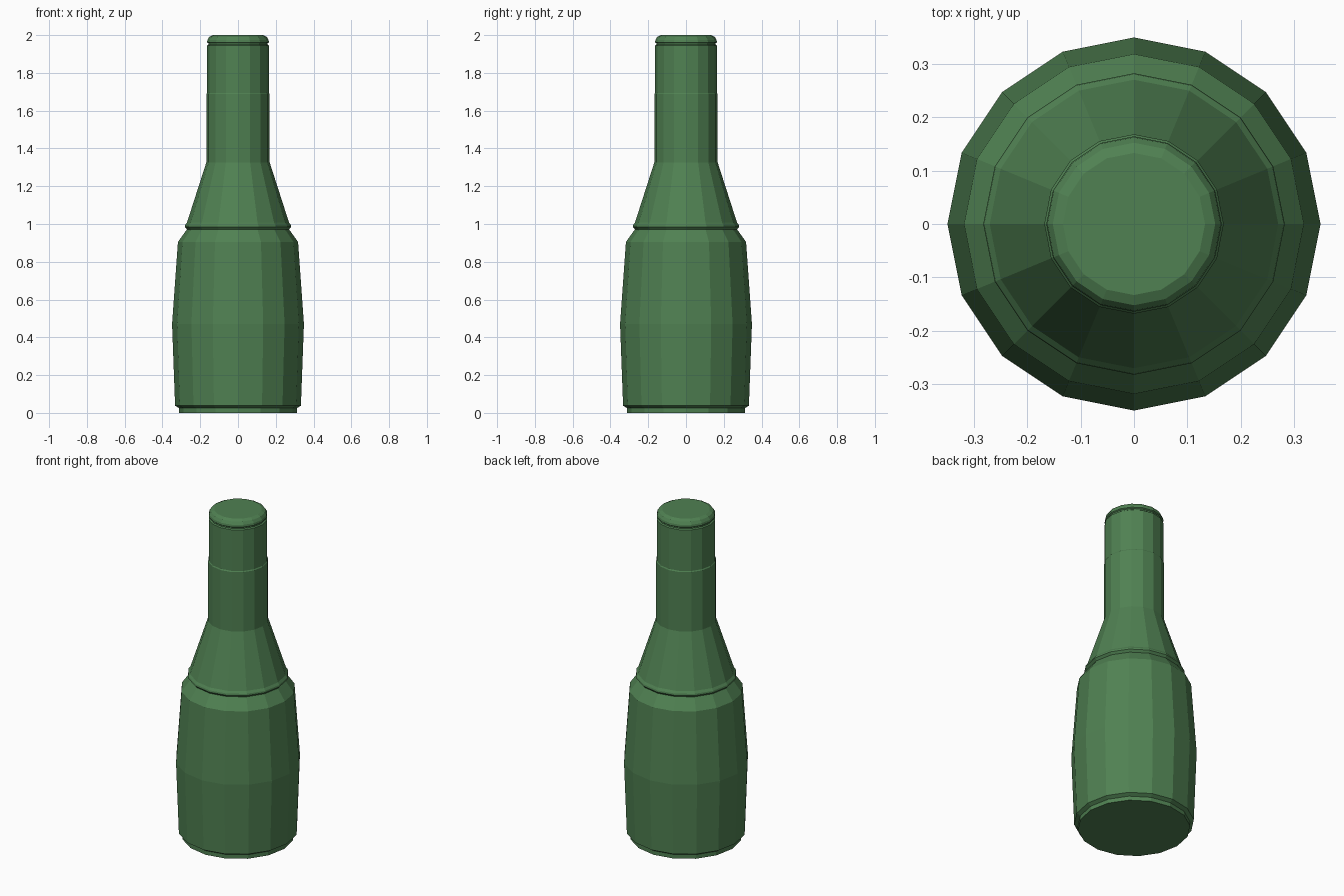
import bpy, bmesh
from math import cos, sin, tau

if "Cube" in bpy.data.objects:
    bpy.data.objects.remove(bpy.data.objects["Cube"])

SIDES = 16
glass = bpy.data.materials.new("green_glass")
glass.diffuse_color = (0.08, 0.22, 0.085, 1)
glass.use_nodes = True
glass.node_tree.nodes["Principled BSDF"].inputs["Base Color"].default_value = glass.diffuse_color


def lathe(name, profile):
    """Revolve (radius, height) pairs into a flat-faced solid with capped ends."""
    bm = bmesh.new()
    rings = [[bm.verts.new((r * cos(tau * i / SIDES), r * sin(tau * i / SIDES), z))
              for i in range(SIDES)] for r, z in profile]
    for low, high in zip(rings, rings[1:]):
        for i in range(SIDES):
            j = (i + 1) % SIDES
            bm.faces.new((low[i], low[j], high[j], high[i]))
    bm.faces.new(rings[0][::-1])
    bm.faces.new(rings[-1])
    mesh = bpy.data.meshes.new(name)
    bm.to_mesh(mesh)
    bm.free()
    mesh.materials.append(glass)
    obj = bpy.data.objects.new(name, mesh)
    bpy.context.collection.objects.link(obj)
    return obj


lathe("bottle", [
    # stepped foot
    (0.312, 0), (0.312, 0.025), (0.333, 0.038),
    # bulging body and shoulder
    (0.349, 0.47), (0.318, 0.905), (0.27, 0.972),
    # raised shoulder ring and taper
    (0.282, 0.985), (0.28, 0.995), (0.27, 1.008), (0.168, 1.325),
    # neck with a slight step
    (0.168, 1.688), (0.164, 1.694), (0.164, 1.945),
    # groove and rounded cap
    (0.157, 1.95), (0.157, 1.957), (0.164, 1.962),
    (0.162, 1.975), (0.152, 1.991), (0.133, 2.0),
])
